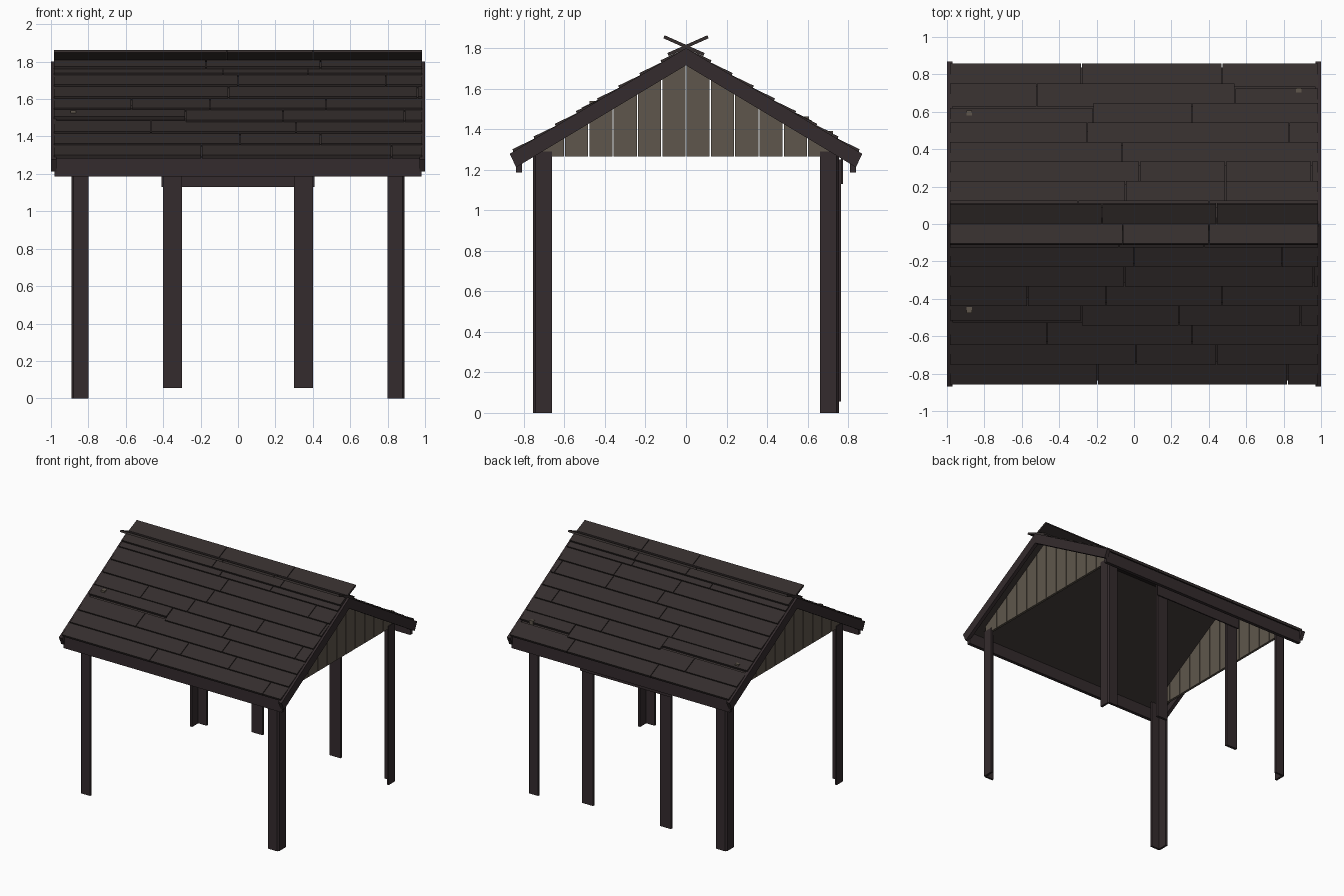
import bpy, bmesh, math
from mathutils import Vector

cube = bpy.data.objects.get("Cube")
if cube:
    bpy.data.objects.remove(cube, do_unlink=True)


def material(name, colour):
    m = bpy.data.materials.new(name)
    m.use_nodes = True
    m.diffuse_color = (*colour, 1)
    bsdf = m.node_tree.nodes["Principled BSDF"]
    bsdf.inputs["Base Color"].default_value = (*colour, 1)
    bsdf.inputs["Roughness"].default_value = 0.9
    return m


FRAME = material("dark frame wood", (0.034, 0.024, 0.026))
ROOF = material("roof board wood", (0.035, 0.027, 0.026))
GABLE = material("weathered gable wood", (0.114, 0.094, 0.072))

PEAK, PITCH = 1.80, 0.60       # top edge of the barge boards
HALF = 0.985                   # half length of the roof boards


def slope(y):
    return PEAK - PITCH * abs(y)


def prism(bm, outline, start, end, upright=False):
    """Extrude a (y, z) outline along x, or an (x, y) outline along z."""
    place = (lambda p, t: (*p, t)) if upright else (lambda p, t: (t, *p))
    a, b = [[bm.verts.new(place(p, t)) for p in outline] for t in (start, end)]
    n = len(outline)
    bm.faces.new(a)
    bm.faces.new(b[::-1])
    for i in range(n):
        j = (i + 1) % n
        bm.faces.new((a[i], b[i], b[j], a[j]))


def box(bm, x, y, z):
    prism(bm, [(y[0], z[0]), (y[1], z[0]), (y[1], z[1]), (y[0], z[1])], *x)


def finish(bm, name, mat):
    bmesh.ops.recalc_face_normals(bm, faces=bm.faces)
    mesh = bpy.data.meshes.new(name)
    bm.to_mesh(mesh)
    bm.free()
    mesh.materials.append(mat)
    obj = bpy.data.objects.new(name, mesh)
    bpy.context.collection.objects.link(obj)


def spans(joints, gap=0.005):
    """Split the roof length into boards at the joints."""
    cuts = [-HALF, *joints, HALF]
    for a, b in zip(cuts, cuts[1:]):
        yield a + gap / 2, b - gap / 2


def side(s, a, b):
    return tuple(sorted((s * a, s * b)))


# Corner posts: angle section with a chamfered outer corner, open to the inside
ANGLE = [(0.80, 0.755), (0.879, 0.755), (0.891, 0.743), (0.891, 0.66),
         (0.874, 0.66), (0.874, 0.738), (0.80, 0.738)]
for sx, xn in ((-1, "right"), (1, "left")):
    for sy, yn in ((-1, "front"), (1, "back")):
        bm = bmesh.new()
        prism(bm, [(sx * x, sy * y) for x, y in ANGLE], 0, 1.29, upright=True)
        finish(bm, f"{yn}_{xn}_corner_post", FRAME)

    # Doorway plank on the back
    bm = bmesh.new()
    box(bm, side(sx, 0.30, 0.40), (0.742, 0.764), (0.055, 1.25))
    finish(bm, f"{xn}_door_plank", FRAME)

    # Barge boards along the gable edge
    bm = bmesh.new()
    for sy in (-1, 1):
        prism(bm, [(0, PEAK), (sy * 0.870, slope(0.870)),
                   (sy * 0.838, slope(0.838) - 0.085), (0, PEAK - 0.085)],
              *side(sx, 0.97, 1.0))
    finish(bm, f"{xn}_barge_boards", FRAME)

    # Gable cladding of vertical boards with narrow gaps
    bm = bmesh.new()
    for sy in (-1, 1):
        for i in range(6):
            y0 = i * 0.12 + 0.003
            y1 = 0.735 if i == 5 else y0 + 0.114
            prism(bm, [(sy * y0, 1.265), (sy * y1, 1.265),
                       (sy * y1, slope(y1) - 0.02), (sy * y0, slope(y0) - 0.02)],
                  *side(sx, 0.865, 0.885))
    finish(bm, f"{xn}_gable_boards", GABLE)

# Door lintel
bm = bmesh.new()
box(bm, (-0.41, 0.41), (0.764, 0.774), (1.13, 1.26))
finish(bm, "door_lintel", FRAME)

# Fascia boards under the eaves
for sy, name in ((-1, "front"), (1, "back")):
    bm = bmesh.new()
    box(bm, (-0.98, 0.98), side(sy, 0.81, 0.838), (1.185, 1.282))
    finish(bm, f"{name}_fascia", FRAME)

# Plain roof deck that closes the underside
bm = bmesh.new()
for sy in (-1, 1):
    prism(bm, [(0, PEAK - 0.012), (sy * 0.835, slope(0.835) - 0.012),
               (sy * 0.835, slope(0.835) - 0.024), (0, PEAK - 0.024)], -0.97, 0.97)
finish(bm, "roof_deck", ROOF)

# Lapped roof boards, listed by joint positions from eave to ridge
JOINTS = {
    -1: [(-0.195, 0.82), (0.01, 0.44), (-0.465, 0.31), (-0.28, 0.24, 0.89),
         (-0.57, -0.15, 0.47), (-0.05, 0.96), (0.0, 0.79), (-0.08, 0.375)],
    1: [(-0.28, 0.47), (-0.52, 0.54), (-0.22, 0.31), (-0.25, 0.83),
        (-0.065,), (0.03, 0.49, 0.95), (-0.045, 0.49), (-0.3, 0.4)],
}
SLIPPED = {(-1, 3, 0), (1, 2, 0), (1, 1, 2)}   # side, row, board pushed uphill
for sy, name in ((-1, "front"), (1, "back")):
    bm = bmesh.new()
    for row, joints in enumerate(JOINTS[sy]):
        for board, (x0, x1) in enumerate(spans(joints)):
            slip = 0.028 if (sy, row, board) in SLIPPED else 0
            low = 0.857 - row * 0.1045 - slip
            high = max(low - 0.125, 0.0)
            prism(bm, [(sy * low, slope(low) + 0.015), (sy * high, slope(high)),
                       (sy * high, slope(high) - 0.016),
                       (sy * (low - 0.008), slope(low) - 0.003)], x0, x1)
    finish(bm, f"{name}_roof_boards", ROOF)

# Gable board tips that show through the roof
bm = bmesh.new()
for x, y in ((-0.88, -0.46), (-0.88, 0.59), (0.88, 0.71)):
    top = slope(y) + 0.016
    box(bm, (x - 0.015, x + 0.015), (y - 0.016, y + 0.016), (top - 0.04, top))
finish(bm, "gable_board_tips", GABLE)

# Crossed ridge boards
tilt = math.radians(24)
for s, name, joints in ((-1, "front", (-0.06, 0.40)), (1, "back", (-0.17, 0.44))):
    bm = bmesh.new()
    along = Vector((s * math.cos(tilt), math.sin(tilt)))
    across = Vector((-along.y, along.x)) * 0.008
    centre = Vector((s * 0.010, 1.812))
    ends = [centre - along * 0.108, centre + along * 0.108]
    outline = [ends[0] - across, ends[1] - across, ends[1] + across, ends[0] + across]
    for x0, x1 in spans(joints):
        prism(bm, [tuple(p) for p in outline], x0, x1)
    finish(bm, f"{name}_ridge_boards", ROOF)
